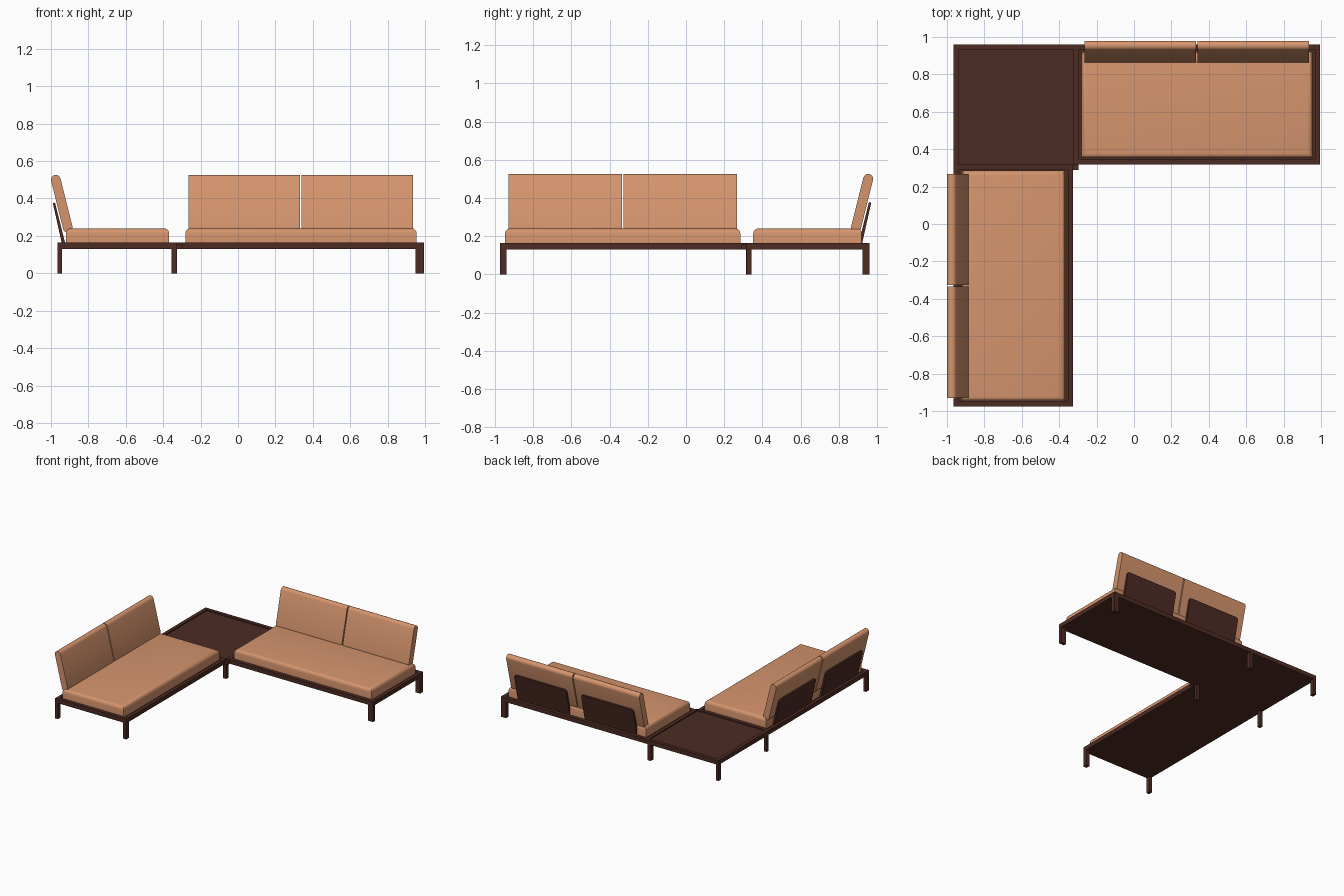
import bpy, bmesh, math

if "Cube" in bpy.data.objects:
    bpy.data.objects.remove(bpy.data.objects["Cube"])


def material(name, rgb):
    m = bpy.data.materials.new(name)
    m.diffuse_color = (*rgb, 1)
    m.use_nodes = True
    m.node_tree.nodes["Principled BSDF"].inputs["Base Color"].default_value = m.diffuse_color
    return m


WOOD = material("dark_wood", (0.075, 0.024, 0.017))
FABRIC = material("tan_fabric", (0.67, 0.30, 0.155))


def finish(bm, name, mat, smooth=False):
    bmesh.ops.recalc_face_normals(bm, faces=bm.faces)
    me = bpy.data.meshes.new(name)
    bm.to_mesh(me)
    bm.free()
    me.materials.append(mat)
    ob = bpy.data.objects.new(name, me)
    bpy.context.collection.objects.link(ob)
    if smooth:
        bpy.ops.object.select_all(action='DESELECT')
        ob.select_set(True)
        bpy.context.view_layer.objects.active = ob
        bpy.ops.object.shade_smooth_by_angle(angle=math.radians(40))
    return ob


def box(name, x0, x1, y0, y1, z0, z1, mat=WOOD, round_top=0):
    bm = bmesh.new()
    bmesh.ops.create_cube(bm, size=1)
    for v in bm.verts:
        v.co = (x1 if v.co.x > 0 else x0, y1 if v.co.y > 0 else y0, z1 if v.co.z > 0 else z0)
    if round_top:
        top = [e for e in bm.edges if all(v.co.z > z1 - 1e-5 for v in e.verts)]
        bmesh.ops.bevel(bm, geom=top, offset=round_top, segments=4, profile=0.5, affect='EDGES')
    return finish(bm, name, mat, round_top > 0)


# Arm frames: u points outward from the room, t runs along the arm
def left_arm(u, t, z):
    return (-u, t, z)


def back_arm(u, t, z):
    return (t, u - 0.02, z)


def extrude_profile(name, place, profile, t0, t1, mat, corner=0, smooth=False):
    bm = bmesh.new()
    a, b = ([bm.verts.new(place(u, t, z)) for u, z in profile] for t in (t0, t1))
    bm.faces.new(a)
    bm.faces.new(b)
    n = len(profile)
    for i in range(n):
        j = (i + 1) % n
        bm.faces.new((a[i], a[j], b[j], b[i]))
    if corner:
        zmid = sum(z for _, z in profile) / n
        tips = [e for e in bm.edges if e.calc_length() < 0.05 and all(v.co.z > zmid for v in e.verts)]
        bmesh.ops.bevel(bm, geom=tips, offset=corner, segments=4, profile=0.5, affect='EDGES')
    return finish(bm, name, mat, smooth)


# Platform: three framed modules with slightly sunk panels
XL, XI, XR = -0.965, -0.325, 0.995
YF, YI, YB = -0.975, 0.318, 0.96
RIM, Z0, ZP, Z1 = 0.028, 0.13, 0.155, 0.165
modules = {"left": (XL, XI, YF, YI - RIM), "corner": (XL, XI + RIM, YI - RIM, YB),
           "right": (XI + RIM, XR, YI, YB)}
for key, (x0, x1, y0, y1) in modules.items():
    box(key + "_panel", x0, x1, y0, y1, Z0, ZP)
bars = {"outer_left": (XL, XL + RIM, YF, YB), "front_left": (XL, XI, YF, YF + RIM),
        "inner_left": (XI - RIM, XI, YF, YI), "back": (XL, XR, YB - RIM, YB),
        "right_end": (XR - RIM, XR, YI, YB), "inner_right": (XI, XR, YI, YI + RIM),
        "corner_cross_x": (XL, XI, YI - RIM, YI), "corner_cross_y": (XI, XI + RIM, YI, YB)}
for key, (x0, x1, y0, y1) in bars.items():
    box(key + "_rim", x0, x1, y0, y1, Z0 + 0.0005, Z1)

# Legs
legs = [(XL, XL + 0.024, YF, YF + 0.035), (XI - 0.03, XI, YF, YF + 0.035),
        (XL, XL + 0.024, YI - 0.005, YI + 0.022), (XI - 0.03, XI, YI - 0.005, YI + 0.022),
        (XL, XL + 0.024, YB - 0.035, YB), (XI - 0.03, XI, YB - 0.035, YB),
        (XR - 0.045, XR, YI, YI + 0.025), (XR - 0.045, XR, YB - 0.035, YB)]
for i, (x0, x1, y0, y1) in enumerate(legs):
    box(f"leg_{i + 1}", x0, x1, y0, y1, 0, Z0 + 0.001)

# Seat cushions
box("left_seat", -0.92, -0.368, -0.948, 0.285, ZP, 0.24, FABRIC, 0.027)
box("right_seat", -0.282, 0.955, 0.352, 0.92, ZP, 0.24, FABRIC, 0.027)

# Back cushion profile: leaning capsule
R, LEAN, TOP, BOTTOM = 0.026, math.radians(14), (0.974, 0.50), (0.910, 0.243)
cushion = []
for (cu, cz), start in ((TOP, 0), (BOTTOM, math.pi)):
    for k in range(9):
        a = start + LEAN + math.pi * k / 8
        # positive LEAN tips the capsule outward at the top
        cushion.append((cu + R * math.cos(a - 2 * LEAN), cz + R * math.sin(a - 2 * LEAN)))
# Back board profile: thin leaning plank behind each cushion
board = [(0.942, 0.16), (0.990, 0.375), (0.978, 0.378), (0.924, 0.16)]

for side, place, spans in (("left", left_arm, ((-0.93, -0.335), (-0.327, 0.268))),
                           ("right", back_arm, ((-0.265, 0.331), (0.339, 0.935)))):
    for i, (t0, t1) in enumerate(spans):
        mid = (t0 + t1) / 2
        extrude_profile(f"{side}_back_cushion_{i + 1}", place, cushion, t0, t1, FABRIC, smooth=True)
        extrude_profile(f"{side}_back_board_{i + 1}", place, board, mid - 0.235, mid + 0.235,
                        WOOD, corner=0.02)
